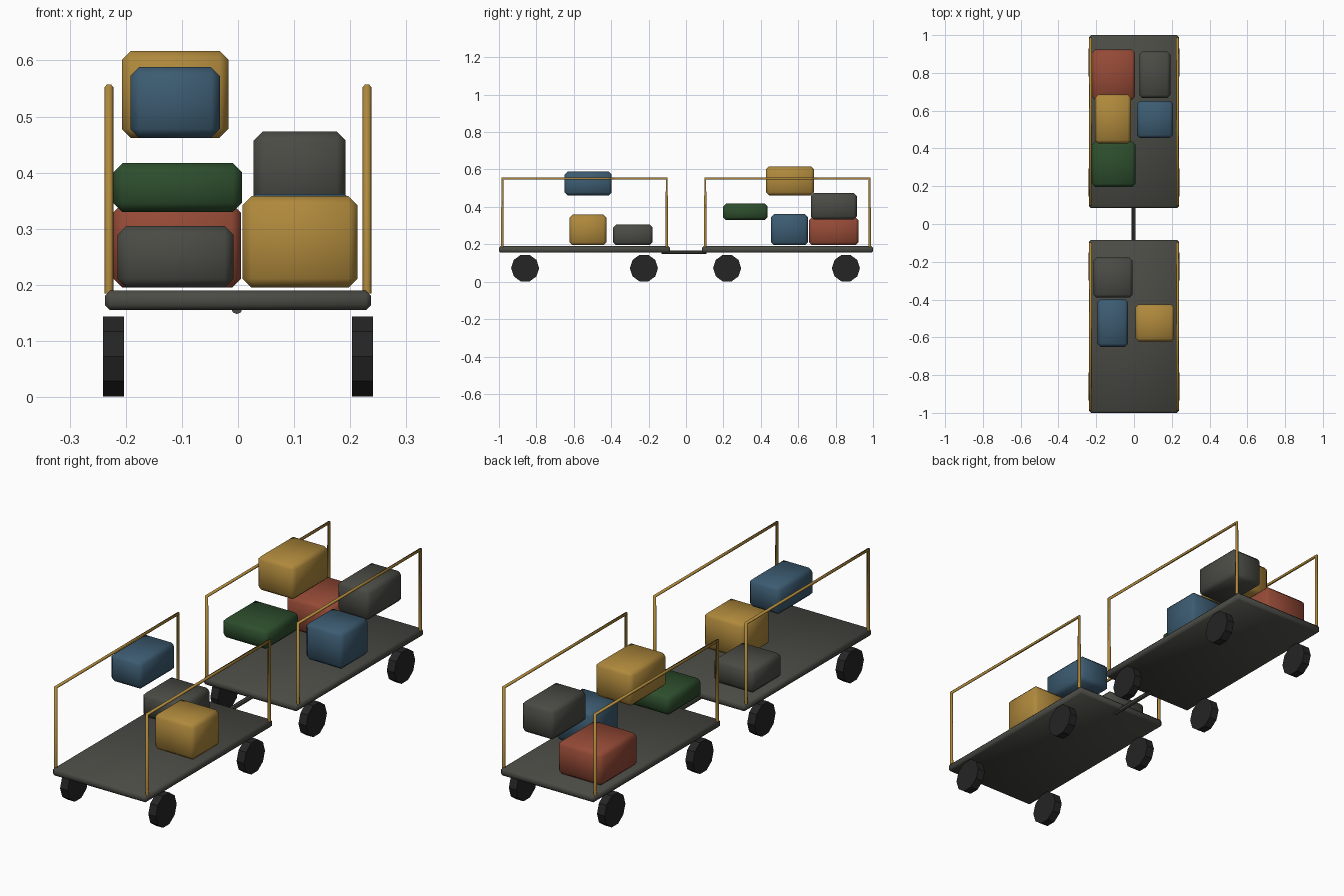
import bpy
import math
from mathutils import Vector

cube = bpy.data.objects.get("Cube")
if cube:
    bpy.data.objects.remove(cube, do_unlink=True)


def material(name, r, g, b):
    m = bpy.data.materials.new(name)
    m.use_nodes = True
    m.diffuse_color = (r, g, b, 1)
    bsdf = next(n for n in m.node_tree.nodes if n.type == 'BSDF_PRINCIPLED')
    bsdf.inputs["Base Color"].default_value = (r, g, b, 1)
    return m


GREY = material("charcoal grey", .07, .07, .06)
GOLD = material("mustard yellow", .43, .25, .045)
RED = material("brick red", .30, .068, .037)
GREEN = material("dark green", .026, .075, .026)
BLUE = material("slate blue", .045, .105, .165)
BLACK = material("tyre black", .018, .018, .018)


def box(name, xs, ys, zs, mat, bevel):
    """Chamfered, softly shaded block spanning the given ranges."""
    lo, hi = Vector((xs[0], ys[0], zs[0])), Vector((xs[1], ys[1], zs[1]))
    bpy.ops.mesh.primitive_cube_add(size=1, location=(lo + hi) / 2)
    ob = bpy.context.object
    ob.name = name
    ob.scale = hi - lo
    bpy.ops.object.transform_apply(location=False, rotation=False, scale=True)
    ob.data.materials.append(mat)
    mod = ob.modifiers.new("chamfer", 'BEVEL')
    mod.width, mod.segments = bevel, 1
    bpy.ops.object.shade_smooth()
    return ob


def cylinder(name, radius, depth, sides, loc, rot, mat):
    bpy.ops.mesh.primitive_cylinder_add(vertices=sides, radius=radius, depth=depth,
                                        location=loc, rotation=rot)
    ob = bpy.context.object
    ob.name = name
    ob.data.materials.append(mat)
    bpy.ops.object.shade_smooth_by_angle(angle=math.radians(30))
    return ob


def rail(name, x, y0, y1):
    """Square-cornered hoop: two posts joined by a top bar."""
    curve = bpy.data.curves.new(name, 'CURVE')
    curve.dimensions = '3D'
    curve.bevel_depth, curve.bevel_resolution = .008, 1
    curve.use_fill_caps = True
    path = curve.splines.new('POLY')
    path.points.add(3)
    for p, (y, z) in zip(path.points, ((y0, .185), (y0, .552), (y1, .552), (y1, .185))):
        p.co = (x, y, z, 1)
    curve.materials.append(GOLD)
    ob = bpy.data.objects.new(name, curve)
    bpy.context.collection.objects.link(ob)


# Two flatbed carts, each with four wheels and two side rails
for cart, start, axles in (("front", -1, (-.86, -.225)), ("rear", .085, (.22, .855))):
    box(cart + "_deck", (-.237, .237), (start, start + .915), (.155, .19), GREY, .009)
    for side, s in (("left", 1), ("right", -1)):
        rail(f"{cart}_{side}_rail", s * .23, start + .018, start + .897)
        for end, y in zip(("front", "rear"), axles):
            cylinder(f"{cart}_cart_{end}_{side}_wheel", .075, .038, 10,
                     (s * .222, y, .0725), (0, math.pi / 2, 0), BLACK)

# Tow bar between the carts
cylinder("tow_bar", .01, .24, 8, (-.002, -.01, .158), (math.pi / 2, 0, 0), GREY)

# Luggage on the front cart
box("front_grey_case", (-.215, -.008), (-.39, -.178), (.195, .305), GREY, .016)
box("front_yellow_case", (.008, .213), (-.622, -.425), (.195, .358), GOLD, .016)
box("front_blue_case", (-.192, -.032), (-.65, -.397), (.462, .588), BLUE, .016)

# Luggage on the rear cart
box("rear_green_case", (-.222, .007), (.197, .437), (.33, .417), GREEN, .016)
box("rear_red_case", (-.222, .005), (.657, .923), (.195, .345), RED, .016)
box("rear_yellow_case", (-.207, -.017), (.427, .685), (.462, .617), GOLD, .016)
box("rear_grey_case", (.028, .192), (.667, .914), (.333, .473), GREY, .016)
box("rear_blue_case", (.016, .206), (.455, .652), (.195, .362), BLUE, .016)
